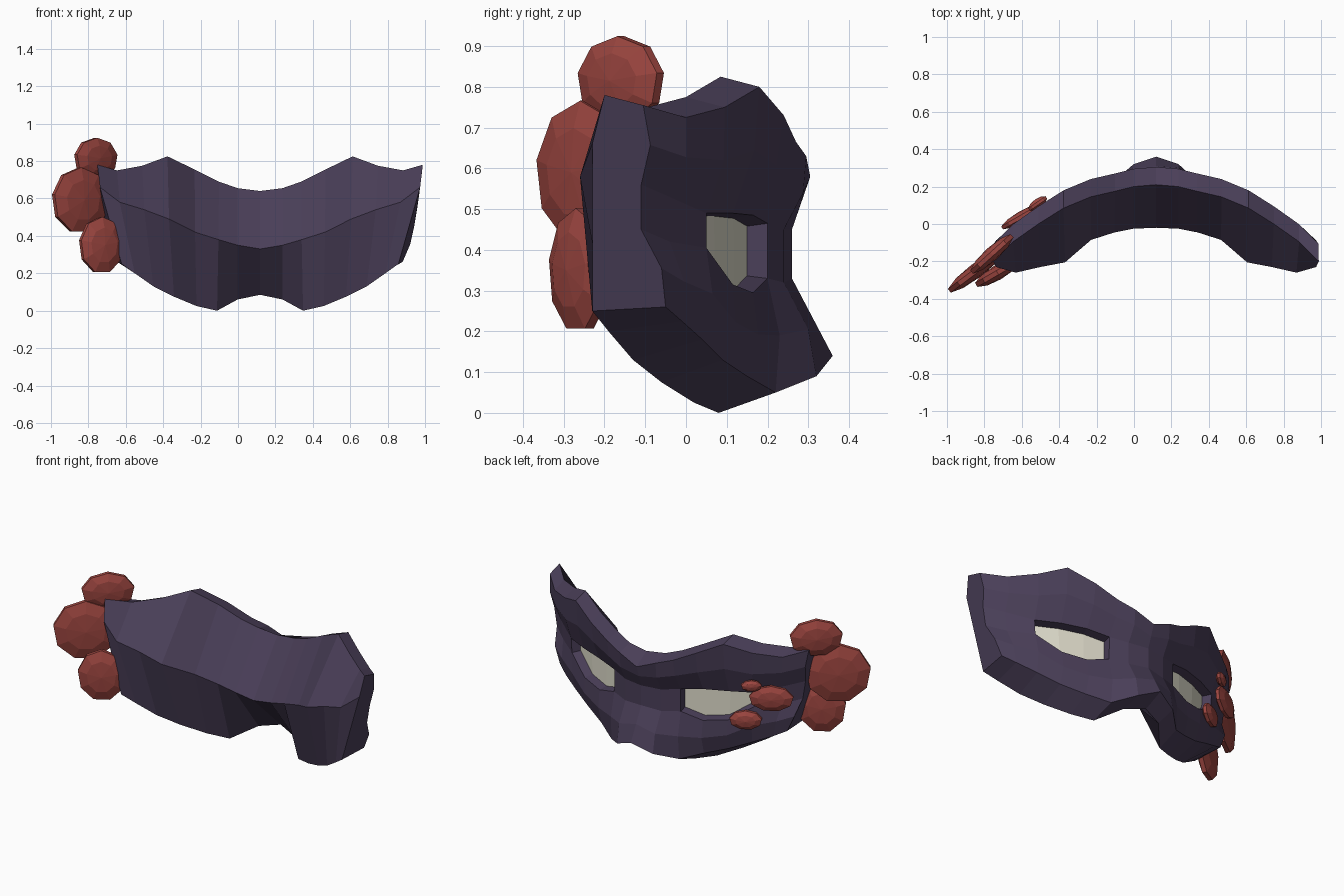
import bpy, bmesh, math
from mathutils import Matrix, Vector

if "Cube" in bpy.data.objects:
    bpy.data.objects.remove(bpy.data.objects["Cube"])


def make_material(name, rgb):
    mat = bpy.data.materials.new(name)
    mat.use_nodes = True
    mat.diffuse_color = (*rgb, 1)
    mat.node_tree.nodes["Principled BSDF"].inputs["Base Color"].default_value = (*rgb, 1)
    return mat


purple = make_material("dark purple", (0.068, 0.049, 0.098))
red = make_material("brick red", (0.34, 0.062, 0.052))
cream = make_material("pale cream", (0.74, 0.72, 0.60))


def make_object(name, bm, materials):
    bmesh.ops.recalc_face_normals(bm, faces=bm.faces)
    mesh = bpy.data.meshes.new(name)
    bm.to_mesh(mesh)
    bm.free()
    for mat in materials:
        mesh.materials.append(mat)
    obj = bpy.data.objects.new(name, mesh)
    bpy.context.collection.objects.link(obj)
    return obj


# Outlines of one half, from the nose to the temple
CENTRE = 0.118
top_edge = [(0, .21, .64), (.12, .20, .655), (.22, .175, .69), (.35, .145, .755),
            (.495, .085, .825), (.63, .0, .775), (.765, -.095, .75), (.87, -.20, .78)]
low_edge = [(0, .24, .085), (.12, .20, .06), (.23, .08, .0), (.34, .02, .025),
            (.46, -.06, .075), (.57, -.13, .13), (.67, -.19, .2), (.74, -.23, .25)]
ridge_line = [(-.02, .33), (-.025, .35), (-.045, .38), (-.085, .42),
              (-.205, .49), (-.23, .54), (-.26, .58), (-.23, .66)]
face_depth = [.26, .24, .20, .165, .115, .05, -.04, -.11]
chin_drop = [(.12, .055), (.12, .03), (.14, .05), (.13, .065),
             (.15, .055), (.17, .05), (.18, .025), (.18, .01)]
eye_span = [(.33, .45), (.32, .45), (.33, .465), (.295, .485),
            (.315, .49), (.405, .49), (.42, .53), (.45, .56)]


def section(i):
    """Closed cross-section of the mask at one station, as x offset, y, z."""
    st, yt, zt = top_edge[i]
    sb, yb, zb = low_edge[i]
    rim = Vector((yt + .095, zt - (.06 if i == 0 else .025)))
    chin = Vector((yb + chin_drop[i][0], zb + chin_drop[i][1]))
    cheek_top, lid = (Vector((face_depth[i], z)) for z in eye_span[i])
    bulge = Vector((0 if i == 0 else .02, 0))
    ring = [Vector((yt, zt)), rim, (rim + lid) / 2 + bulge, lid, cheek_top,
            (cheek_top + chin) / 2 + bulge, chin, Vector((yb, zb)), Vector(ridge_line[i])]
    points = []
    for p in ring:
        t = max(0, min(1, (p.y - zb) / (zt - zb))) ** .45
        points.append((sb + (st - sb) * t, p.x, p.y))
    return points


# Mask: lofted body with sunken eye panels
bm = bmesh.new()
last = len(top_edge) - 1
rings = []
for k in range(-last, last + 1):
    side = -1 if k < 0 else 1
    rings.append([bm.verts.new((CENTRE + side * x, y, z)) for x, y, z in section(abs(k))])

eyes = {-1: [], 1: []}
count = len(rings[0])
for k in range(len(rings) - 1):
    station = k - last
    inner = min(abs(station), abs(station + 1))
    for j in range(count):
        n = (j + 1) % count
        face = bm.faces.new((rings[k][j], rings[k][n], rings[k + 1][n], rings[k + 1][j]))
        if j == 3 and inner in (2, 3, 4):
            eyes[-1 if station < 0 else 1].append(face)
bm.faces.new(rings[0])
bm.faces.new(rings[-1])
bmesh.ops.recalc_face_normals(bm, faces=bm.faces)

for panel in eyes.values():
    bmesh.ops.inset_region(bm, faces=panel, thickness=.008, depth=-.05, use_even_offset=True)
    for face in panel:
        face.material_index = 1
make_object("mask", bm, [purple, cream])


# Petals: flattened faceted discs standing along the temple
def petal(name, centre, half_length, half_height, thickness, turn):
    bm = bmesh.new()
    bmesh.ops.create_uvsphere(bm, u_segments=9, v_segments=5, radius=1)
    shape = (Matrix.Translation(centre) @ Matrix.Rotation(math.radians(turn), 4, "Z")
             @ Matrix.Diagonal((half_length, thickness, half_height, 1))
             @ Matrix.Rotation(math.radians(90), 4, "X"))
    bmesh.ops.transform(bm, matrix=shape, verts=bm.verts)
    make_object(name, bm, [red])


petal("upper_petal", (-.76, -.16, .815), .155, .115, .038, 42)
petal("middle_petal", (-.845, -.25, .59), .19, .185, .04, 37)
petal("lower_petal", (-.73, -.26, .35), .14, .16, .04, 30)
petal("small_upper_petal", (-.515, .11, .56), .06, .035, .025, 35)
petal("small_middle_petal", (-.60, .04, .48), .13, .08, .03, 30)
petal("small_lower_petal", (-.46, .085, .33), .095, .06, .03, 30)
